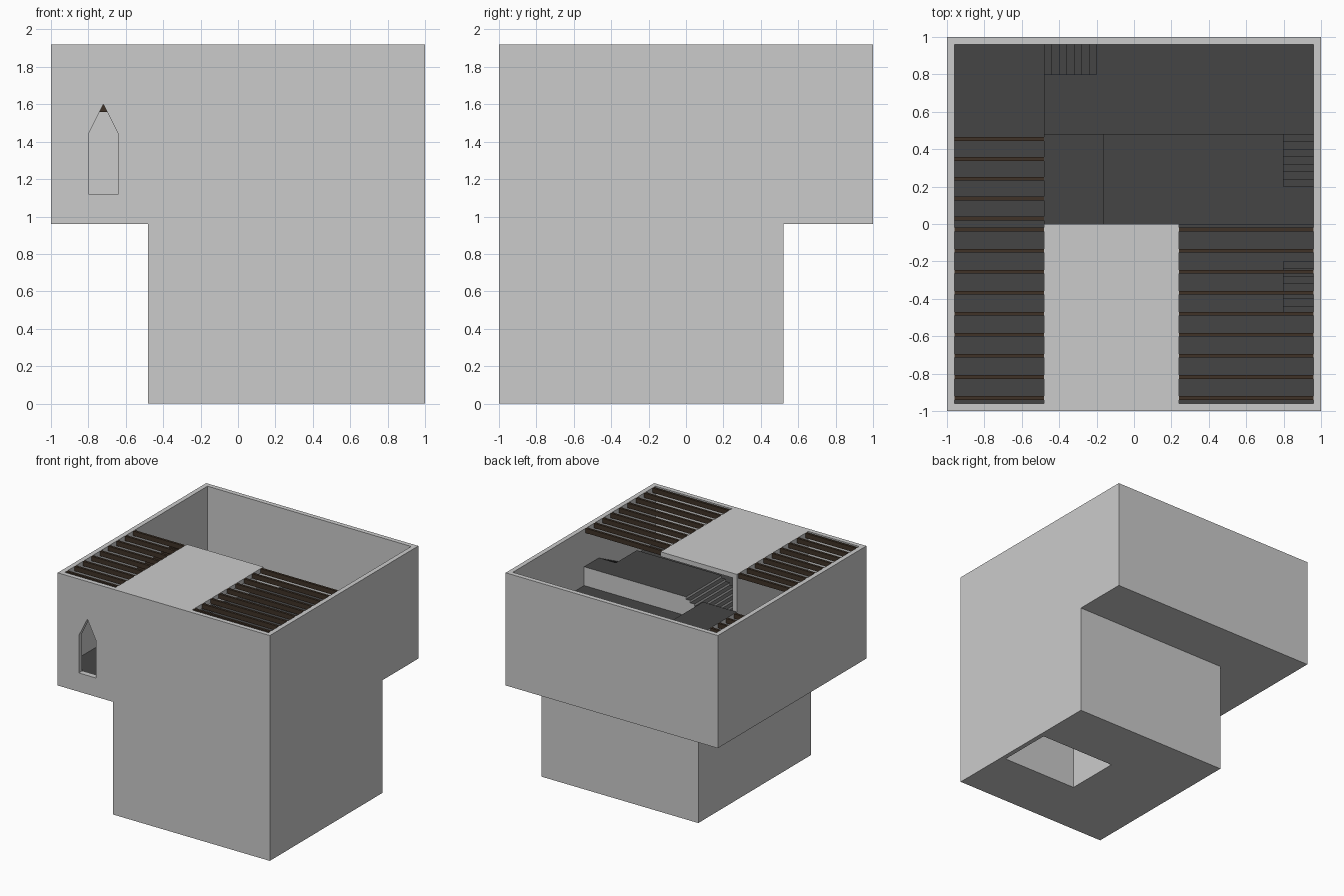
import bpy, bmesh
from mathutils import Vector

if "Cube" in bpy.data.objects:
    bpy.data.objects.remove(bpy.data.objects["Cube"])


def material(name, col):
    m = bpy.data.materials.new(name)
    m.diffuse_color = (*col, 1)
    m.use_nodes = True
    m.node_tree.nodes["Principled BSDF"].inputs["Base Color"].default_value = m.diffuse_color
    return m


GREY = material("plain_grey", (0.8, 0.8, 0.8))
DARK = material("dark_paving", (0.06, 0.06, 0.06))
WOOD = material("dark_wood", (0.05, 0.032, 0.02))


def add_box(bm, x0, x1, y0, y1, z0, z1):
    vs = bmesh.ops.create_cube(bm, size=1)["verts"]
    for v in vs:
        v.co = Vector((x1 if v.co.x > 0 else x0,
                       y1 if v.co.y > 0 else y0,
                       z1 if v.co.z > 0 else z0))


def boxes(name, items, mats=None, paved=False):
    """Object made of boxes; paved puts the second material on upward faces."""
    bm = bmesh.new()
    for b in items:
        add_box(bm, *b)
    if paved:
        bm.normal_update()
        for f in bm.faces:
            f.material_index = 1 if f.normal.z > 0.5 else 0
    me = bpy.data.meshes.new(name)
    bm.to_mesh(me)
    bm.free()
    for m in ([GREY, DARK] if paved else mats or []):
        me.materials.append(m)
    ob = bpy.data.objects.new(name, me)
    bpy.context.collection.objects.link(ob)
    return ob


def cut(ob, cutter):
    mod = ob.modifiers.new("cut", "BOOLEAN")
    mod.object = cutter
    mod.operation = "DIFFERENCE"
    mod.solver = "EXACT"
    cutter.hide_render = True
    cutter.display_type = "WIRE"
    bpy.context.view_layer.objects.active = ob
    bpy.ops.object.modifier_apply(modifier=mod.name)


def flight(name, axis, start, step, side, z_low, base):
    """Seven low treads climbing from start along one axis."""
    out = []
    for i in range(7):
        a, b = sorted((start + i * step, start + (i + 1) * step))
        top = z_low + 0.02 * (i + 1)
        xy = (a, b, *side) if axis == "x" else (*side, a, b)
        out.append((*xy, base, top))
    return boxes(name, out, paved=True)


# lower tower and overhanging floor, pierced by the entrance shaft
tower = boxes("tower", [(-0.48, 1, -1, 0.52, 0, 0.96)])
floor = boxes("main_floor", [(-0.98, 0.98, -0.98, 0.98, 0.96, 1.12)], paved=True)
shaft = boxes("shaft_cutter", [(0.24, 0.96, -0.48, 0, -0.1, 1.08)])
cut(tower, shaft)
cut(floor, shaft)
bpy.data.objects.remove(shaft)

# upper walls
walls = boxes("upper_walls", [(-1, 1, -1, 1, 0.96, 1.92)])
hollow = boxes("hollow_cutter", [(-0.96, 0.96, -0.96, 0.96, 0.9, 2.0)])
cut(walls, hollow)
bpy.data.objects.remove(hollow)

# pointed window in the front wall
profile = [(-0.8, 1.12), (-0.64, 1.12), (-0.64, 1.44), (-0.72, 1.6), (-0.8, 1.44)]
bm = bmesh.new()
face = bm.faces.new([bm.verts.new((x, -1.1, z)) for x, z in profile])
ext = bmesh.ops.extrude_face_region(bm, geom=[face])["geom"]
bmesh.ops.translate(bm, vec=(0, 0.2, 0),
                    verts=[v for v in ext if isinstance(v, bmesh.types.BMVert)])
bmesh.ops.recalc_face_normals(bm, faces=bm.faces)
me = bpy.data.meshes.new("window_cutter")
bm.to_mesh(me)
bm.free()
window = bpy.data.objects.new("window_cutter", me)
bpy.context.collection.objects.link(window)
cut(walls, window)
bpy.data.objects.remove(window)

# stepped terraces inside the walls
boxes("back_terrace", [(-0.2, 0.96, 0.48, 0.96, 1.12, 1.28),
                       (-0.48, -0.2, 0.48, 0.8, 1.12, 1.28)], paved=True)
boxes("middle_terrace", [(-0.16, 0.8, 0, 0.48, 1.12, 1.44),
                         (0.8, 0.96, 0, 0.2, 1.12, 1.44)], paved=True)
boxes("upper_terrace", [(0, 0.8, -0.48, 0, 1.12, 1.6),
                        (0.8, 0.96, -0.2, 0, 1.12, 1.6)], paved=True)
boxes("front_terrace", [(-0.44, 0.96, -0.96, -0.48, 1.12, 1.44),
                        (-0.44, -0.28, -0.48, 0, 1.12, 1.44)], paved=True)
boxes("landing", [(-0.48, -0.16, 0, 0.48, 1.12, 1.6)], paved=True)

# flights of low steps joining the terraces
flight("back_steps", "x", -0.48, 0.04, (0.8, 0.96), 1.12, 1.12)
flight("side_steps", "y", 0.48, -0.04, (0.8, 0.96), 1.28, 1.12)
flight("front_steps", "y", -0.48, 0.04, (0.8, 0.96), 1.44, 1.12)
flight("covered_steps", "x", -0.28, 0.04, (-0.48, 0), 1.44, 1.12)

# roof slab and the wall carrying it
boxes("roof_slab", [(-0.48, 0.24, -0.96, 0, 1.88, 1.92)])
boxes("roof_wall", [(-0.48, -0.44, -0.96, 0, 1.12, 1.88)])


# rows of wooden slats
def slats(name, x0, x1, ys, top):
    boxes(name, [(x0, x1, y - 0.01, y + 0.01, top - 0.04, top) for y in ys], [WOOD])


roof_ys = [-0.03 - 0.1125 * i for i in range(9)]
slats("left_roof_slats", -0.96, -0.48, roof_ys, 1.92)
slats("right_roof_slats", 0.24, 0.96, roof_ys, 1.92)
slats("lower_slats", -0.96, -0.48, [0.03 + 0.106 * i for i in range(5)], 1.6)
